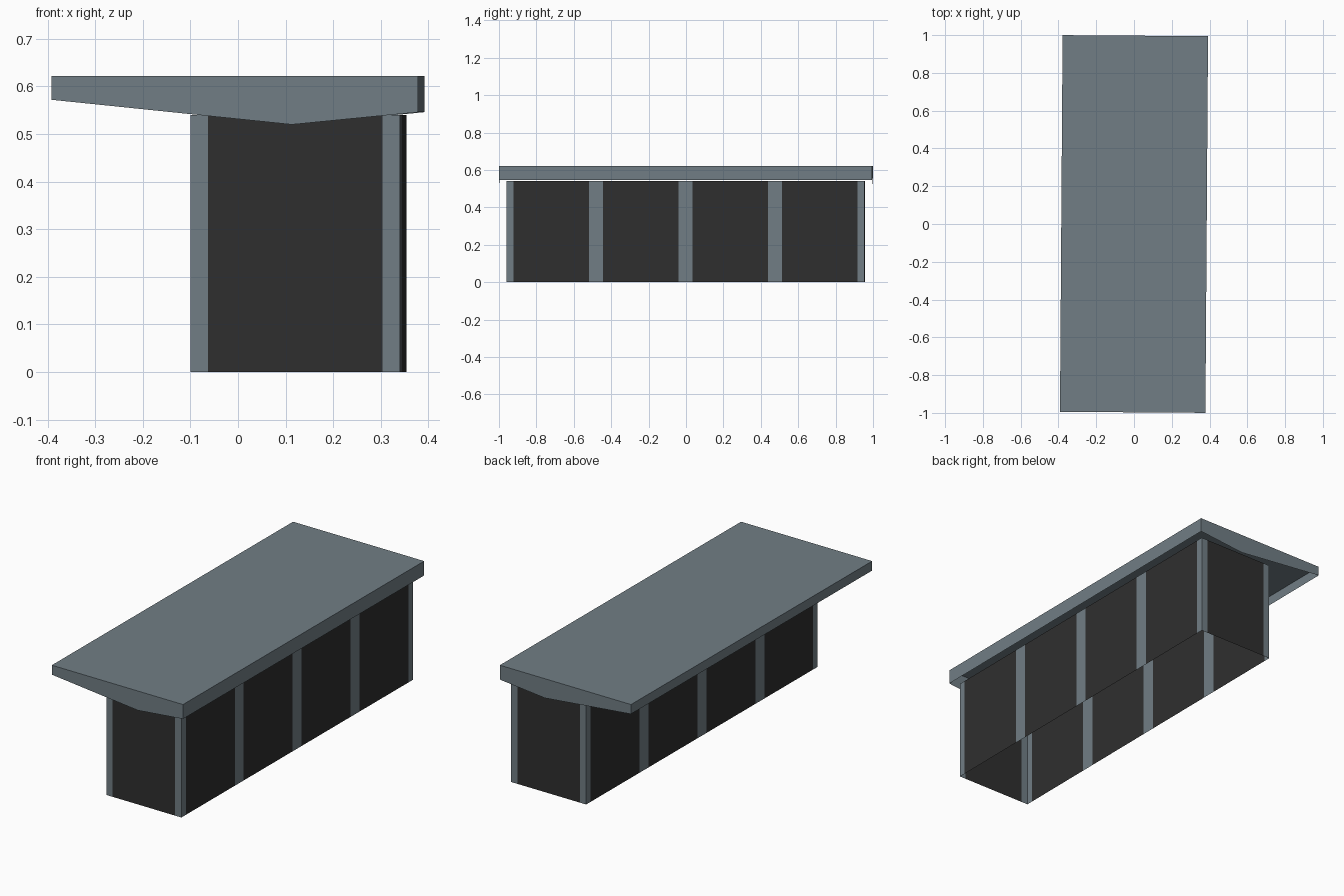
import bpy
import bmesh
import math

default = bpy.data.objects.get("Cube")
if default:
    bpy.data.objects.remove(default, do_unlink=True)

TURN = math.radians(-0.4)  # the whole building sits slightly askew


def make_material(name, rgb):
    mat = bpy.data.materials.new(name)
    mat.use_nodes = True
    color = (*rgb, 1.0)
    mat.diffuse_color = color
    mat.node_tree.nodes["Principled BSDF"].inputs["Base Color"].default_value = color
    return mat


slate = make_material("slate_grey", (0.165, 0.208, 0.235))
charcoal = make_material("charcoal", (0.028, 0.028, 0.028))


def make_object(name, bm, materials):
    mesh = bpy.data.meshes.new(name)
    bm.to_mesh(mesh)
    bm.free()
    for mat in materials:
        mesh.materials.append(mat)
    obj = bpy.data.objects.new(name, mesh)
    obj.rotation_euler.z = TURN
    bpy.context.collection.objects.link(obj)
    return obj


# Roof: a gable-shaped profile swept along y, left open underneath
HALF_X, HALF_Y = 0.385, 0.997
profile = [(HALF_X, 0.546), (HALF_X, 0.622), (-HALF_X, 0.622), (-HALF_X, 0.572)]
keel = (0.12, 0.52)

bm = bmesh.new()
front = [bm.verts.new((x, -HALF_Y, z)) for x, z in profile + [keel]]
back = [bm.verts.new((x, HALF_Y, z)) for x, z in profile + [keel]]
bm.faces.new(front)
bm.faces.new(list(reversed(back)))
for i in range(len(profile) - 1):  # left fascia, top, right fascia
    bm.faces.new((front[i], back[i], back[i + 1], front[i + 1]))
bmesh.ops.recalc_face_normals(bm, faces=bm.faces)
make_object("roof", bm, [slate])


# Walls: one thin shell around a rectangle, posts and panels alternating
WALL_H = 0.54
CENTER_X, WALL_X, WALL_Y = 0.127, 0.2205, 0.957
POST = 0.037  # half the width of a full post


def stops(half, bays):
    """Positions along one wall where post and panel meet."""
    pitch = 2 * half / bays
    result = [-half]
    for i in range(bays):
        start = -half + i * pitch
        result += [start + POST, start + pitch - POST]
    return result


short_side, long_side = stops(WALL_X, 1), stops(WALL_Y, 4)
loop = [(x, -WALL_Y) for x in short_side]
loop += [(WALL_X, y) for y in long_side]
loop += [(-x, WALL_Y) for x in short_side]
loop += [(-WALL_X, -y) for y in long_side]
# strips alternate post, panel, post along each wall
pattern = []
for side in (short_side, long_side, short_side, long_side):
    pattern += [i % 2 for i in range(len(side))]

bm = bmesh.new()
low = [bm.verts.new((x + CENTER_X, y, 0)) for x, y in loop]
high = [bm.verts.new((x + CENTER_X, y, WALL_H)) for x, y in loop]
for i, kind in enumerate(pattern):
    j = (i + 1) % len(loop)
    face = bm.faces.new((low[i], low[j], high[j], high[i]))
    face.material_index = kind
make_object("walls_with_posts", bm, [slate, charcoal])
